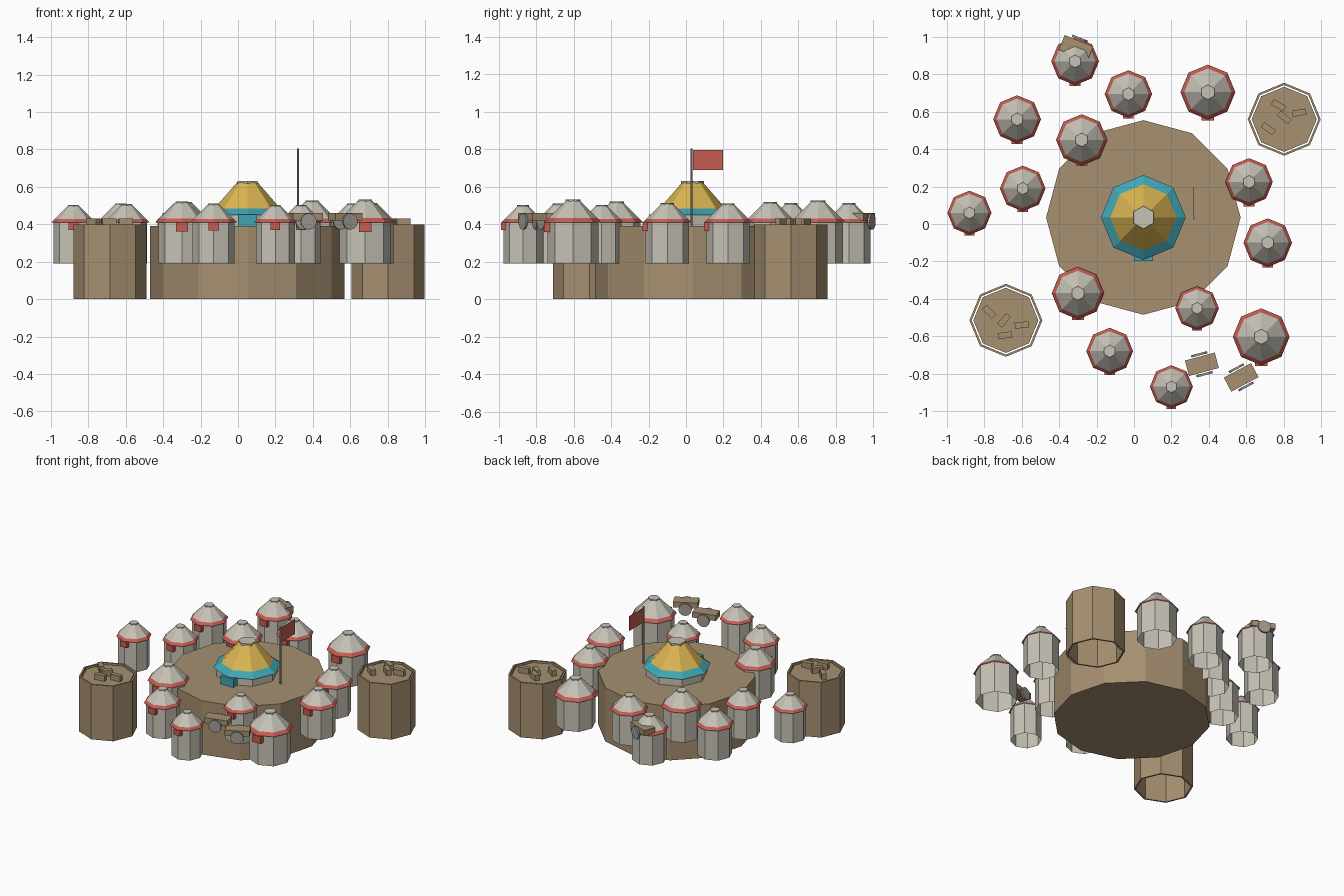
import bpy, bmesh
from math import sin, cos, pi, radians
from mathutils import Matrix

cube = bpy.data.objects.get("Cube")
if cube:
    bpy.data.objects.remove(cube, do_unlink=True)


def material(name, r, g, b):
    lin = [(c / 255 / 12.92 if c < 11 else ((c / 255 + 0.055) / 1.055) ** 2.4) for c in (r, g, b)]
    m = bpy.data.materials.new(name)
    m.use_nodes = True
    m.diffuse_color = (*lin, 1)
    m.node_tree.nodes["Principled BSDF"].inputs["Base Color"].default_value = (*lin, 1)
    return m


EARTH = material("earth tan", 166, 144, 113)
FELT = material("pale felt", 198, 194, 182)
RED = material("faded red", 198, 92, 82)
GOLD = material("gold", 220, 182, 82)
TEAL = material("teal", 64, 166, 180)
GREY = material("weathered grey", 160, 156, 147)


def finish(name, bm, mat, matrix):
    bmesh.ops.recalc_face_normals(bm, faces=bm.faces)
    mesh = bpy.data.meshes.new(name)
    bm.to_mesh(mesh)
    bm.free()
    mesh.materials.append(mat)
    obj = bpy.data.objects.new(name, mesh)
    obj.matrix_world = matrix
    bpy.context.collection.objects.link(obj)
    return obj


def loft(name, sides, profile, x, y, mat, bottom=False, top=False, closed=False):
    """Flat-sided turned shape, with one corner pointing to the back."""
    bm = bmesh.new()
    rings = []
    for r, z in profile:
        angles = [pi / 2 + 2 * pi * i / sides for i in range(sides)]
        rings.append([bm.verts.new((r * cos(a), r * sin(a), z)) for a in angles])
    pairs = list(zip(rings, rings[1:]))
    if closed:
        pairs.append((rings[-1], rings[0]))
    for low, high in pairs:
        for i in range(sides):
            j = (i + 1) % sides
            bm.faces.new((low[i], low[j], high[j], high[i]))
    if bottom:
        bm.faces.new(rings[0])
    if top:
        bm.faces.new(rings[-1])
    return finish(name, bm, mat, Matrix.Translation((x, y, 0)))


def box(name, size, loc, mat, turn=0):
    bm = bmesh.new()
    bmesh.ops.create_cube(bm, size=1)
    bmesh.ops.scale(bm, vec=size, verts=bm.verts)
    return finish(name, bm, mat, Matrix.Translation(loc) @ Matrix.Rotation(radians(turn), 4, "Z"))


def tent(name, x, y, r, base, eave, inner, trim, cover):
    peak = eave + 0.8 * r
    mid = eave + 0.15 * r
    loft(name + "_wall", 8, [(0.9 * r, base), (0.9 * r, eave + 0.05 * r)], x, y, FELT)
    loft(name + "_eave", 8, [(r, eave), (inner * r, mid)], x, y, trim)
    loft(name + "_roof", 8, [(inner * r, mid), (0.24 * r, peak - 0.03 * r)], x, y, cover)
    loft(name + "_crown", 6, [(0.27 * r, peak - 0.06 * r), (0.27 * r, peak)], x, y, FELT, True, True)
    box(name + "_door", (0.45 * r, 0.25 * r, 0.35 * r), (x, y - 0.9 * r, eave - 0.17 * r), trim)


# Central mound with the great tent
loft("mound", 12, [(0.52, 0), (0.52, 0.39)], 0.05, 0.035, EARTH, True, True)
tent("great_tent", 0.05, 0.035, 0.227, 0.39, 0.45, 0.78, TEAL, GOLD)

# Surrounding tents: x, y, eave radius
TENTS = [
    (-0.315, 0.87, 0.128), (-0.03, 0.695, 0.127), (0.395, 0.705, 0.147), (-0.625, 0.56, 0.128),
    (-0.28, 0.45, 0.137), (0.615, 0.225, 0.127), (-0.595, 0.19, 0.122), (-0.88, 0.06, 0.118),
    (0.715, -0.1, 0.13), (-0.3, -0.37, 0.14), (0.337, -0.45, 0.117), (-0.13, -0.68, 0.125),
    (0.2, -0.87, 0.115), (0.68, -0.603, 0.152),
]
for n, (x, y, r) in enumerate(TENTS, 1):
    tent(f"tent_{n}", x, y, r, 0.19, 0.41, 0.86, RED, FELT)

# Flagpole and flag
loft("flagpole", 6, [(0.006, 0.38), (0.006, 0.805)], 0.32, 0.03, GREY, True, True)
box("flag", (0.004, 0.16, 0.105), (0.32, 0.117, 0.743), RED)


# Walled pens with animals-sized blocks: offset x, offset y, turn
def pen(name, x, y, blocks):
    loft(name + "_wall", 8, [(0.195, 0), (0.195, 0.4), (0.183, 0.4), (0.183, 0)], x, y, EARTH, closed=True)
    loft(name + "_floor", 8, [(0.174, 0.375), (0.174, 0.39)], x, y, EARTH, True, True)
    for n, (dx, dy, turn) in enumerate(blocks, 1):
        box(f"{name}_block_{n}", (0.075, 0.033, 0.045), (x + dx, y + dy, 0.408), EARTH, turn)


pen("front_pen", -0.685, -0.515, [(-0.09, 0.045, -45), (-0.01, 0, 50), (0.085, -0.025, 5), (-0.005, -0.08, 8)])
pen("back_pen", 0.803, 0.56, [(-0.03, 0.075, -30), (0.08, 0.035, 10), (0, 0.01, -40), (-0.085, -0.05, -35)])


# Carts with a wheel on each long side
def cart(name, x, y, turn):
    box(name + "_bed", (0.165, 0.085, 0.04), (x, y, 0.44), EARTH, turn)
    place = Matrix.Translation((x, y, 0.415)) @ Matrix.Rotation(radians(turn), 4, "Z")
    for side, label in ((-1, "right"), (1, "left")):
        bm = bmesh.new()
        bmesh.ops.create_cone(bm, cap_ends=True, segments=12, radius1=0.044, radius2=0.044, depth=0.012)
        spin = Matrix.Translation((0, side * 0.055, 0)) @ Matrix.Rotation(pi / 2, 4, "X")
        finish(f"{name}_{label}_wheel", bm, GREY, place @ spin)


cart("cart_1", 0.363, -0.75, 15)
cart("cart_2", 0.573, -0.82, 28)
cart("cart_3", -0.31, 0.94, -22)
